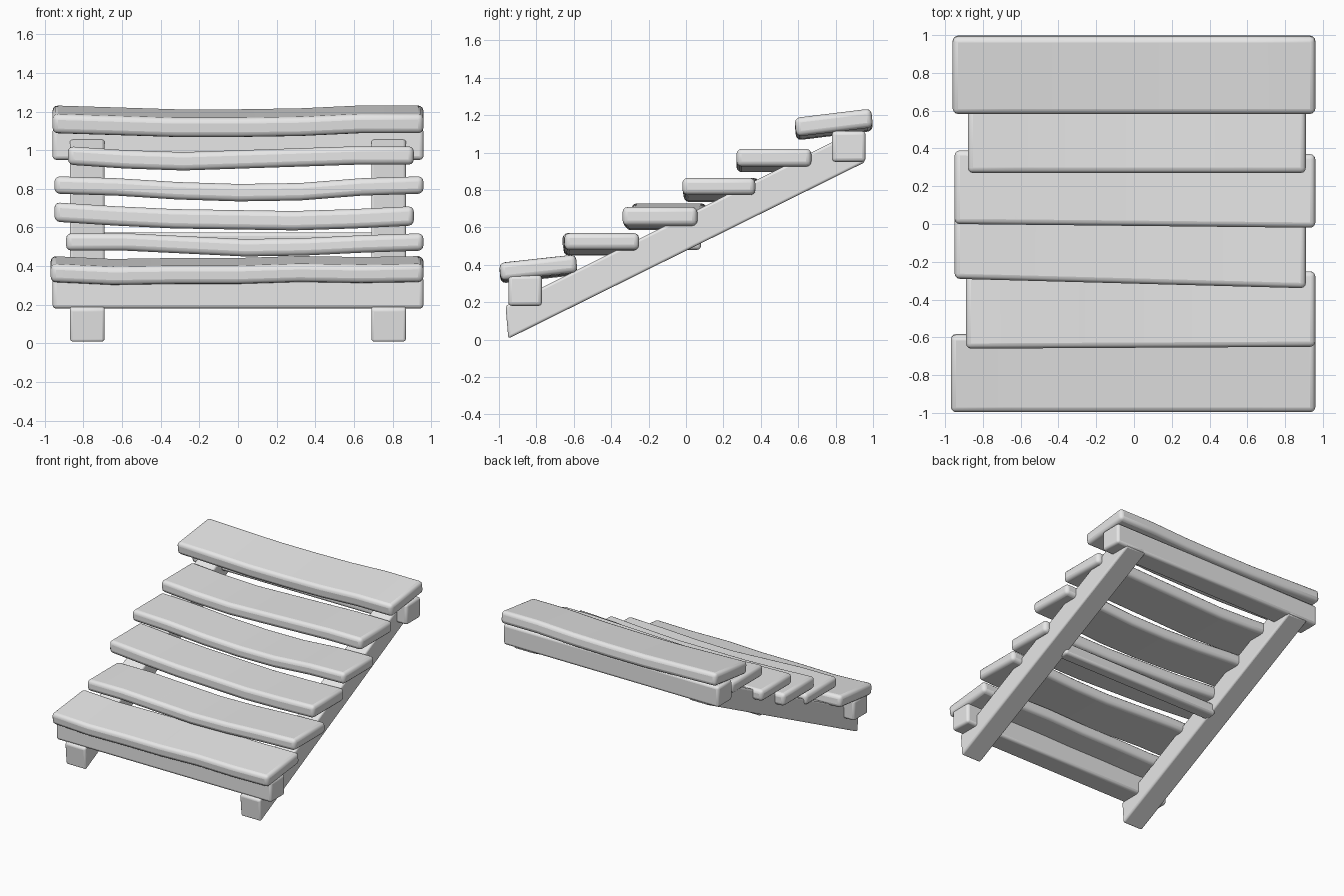
import bpy, bmesh

old = bpy.data.objects.get("Cube")
if old:
    bpy.data.objects.remove(old, do_unlink=True)

grey = bpy.data.materials.new("plain_grey")
grey.use_nodes = True
grey.diffuse_color = (0.8, 0.8, 0.8, 1)
grey.node_tree.nodes["Principled BSDF"].inputs["Base Color"].default_value = (0.8, 0.8, 0.8, 1)


def loft(name, sections, bevel):
    """Skin a row of four-cornered sections into a closed, softly bevelled bar."""
    bm = bmesh.new()
    rings = [[bm.verts.new(p) for p in s] for s in sections]
    for a, b in zip(rings, rings[1:]):
        for i in range(4):
            j = (i + 1) % 4
            bm.faces.new((a[i], a[j], b[j], b[i]))
    bm.faces.new(rings[0][::-1])
    bm.faces.new(rings[-1])
    bmesh.ops.recalc_face_normals(bm, faces=bm.faces)
    mesh = bpy.data.meshes.new(name)
    bm.to_mesh(mesh)
    bm.free()
    mesh.materials.append(grey)
    obj = bpy.data.objects.new(name, mesh)
    bpy.context.collection.objects.link(obj)
    mod = obj.modifiers.new("soft_edges", 'BEVEL')
    mod.width = bevel
    mod.segments = 3
    mod.limit_method = 'ANGLE'
    bpy.ops.object.select_all(action='DESELECT')
    obj.select_set(True)
    bpy.context.view_layer.objects.active = obj
    bpy.ops.object.shade_smooth_by_angle()
    return obj


def bar(name, x0, x1, y0, y1, z0, z1):
    corners = [(y0, z0), (y1, z0), (y1, z1), (y0, z1)]
    return loft(name, [[(x, y, z) for y, z in corners] for x in (x0, x1)], 0.02)


def plank(name, x0, x1, y0, y1, z, thick, rise, yaw, sag):
    """Warped board: z is the front underside at the ends, sag lowers it along x."""
    sections = []
    for i, dip in enumerate(sag):
        t = i / (len(sag) - 1)
        x = x0 + (x1 - x0) * t
        a, b = y0 + yaw * (1 - t), y1 + yaw * (1 - t)
        low = z - dip
        sections.append([(x, a, low), (x, b, low + rise),
                         (x, b - rise * 0.2, low + rise + thick),
                         (x, a - rise * 0.2, low + thick)])
    return loft(name, sections, 0.028)


# Sloping side rails
rail = [(-0.95, 0.005), (0.96, 0.95), (0.96, 1.06), (0.79, 1.06), (-0.965, 0.18)]
for side, s in (("right", -1), ("left", 1)):
    (a, b, c, d, e) = rail
    outline = [a, b, d, e]
    loft(side + "_rail", [[(s * x, y, z) for y, z in outline] for x in (0.69, 0.87)], 0.014)
    # Squared rail head behind the upper slope
    bar(side + "_rail_head", s * 0.69, s * 0.87, 0.79, c[0], 0.95, c[1])

# Cross beams
bar("lower_beam", -0.96, 0.96, -0.95, -0.77, 0.18, 0.345)
bar("upper_beam", -0.96, 0.96, 0.78, 0.96, 0.95, 1.115)
bar("middle_beam", -0.72, 0.72, -0.02, 0.08, 0.48, 0.575)

# Warped planks, from the lowest up
plank("plank_1", -0.97, 0.96, -0.99, -0.58, 0.315, 0.095, 0.045, 0, (0, 0.015, 0.01, 0.01, 0, 0.005, 0))
plank("plank_2", -0.89, 0.96, -0.65, -0.25, 0.48, 0.09, 0, -0.01, (0, 0, 0.015, 0.03, 0.025, 0.01, 0))
plank("plank_3", -0.95, 0.91, -0.34, 0.06, 0.61, 0.1, 0, 0.05, (-0.02, 0, 0.015, 0.02, 0.025, 0.015, 0))
plank("plank_4", -0.95, 0.96, -0.02, 0.37, 0.775, 0.09, 0, 0.02, (0, 0.01, 0.03, 0.04, 0.035, 0.01, 0))
plank("plank_5", -0.88, 0.91, 0.27, 0.67, 0.925, 0.095, 0, 0, (0, 0.02, 0.03, 0.02, 0.01, 0, 0))
plank("plank_6", -0.96, 0.96, 0.59, 1.0, 1.085, 0.1, 0.05, 0, (0, 0.01, 0.02, 0.02, 0.015, 0, 0))
